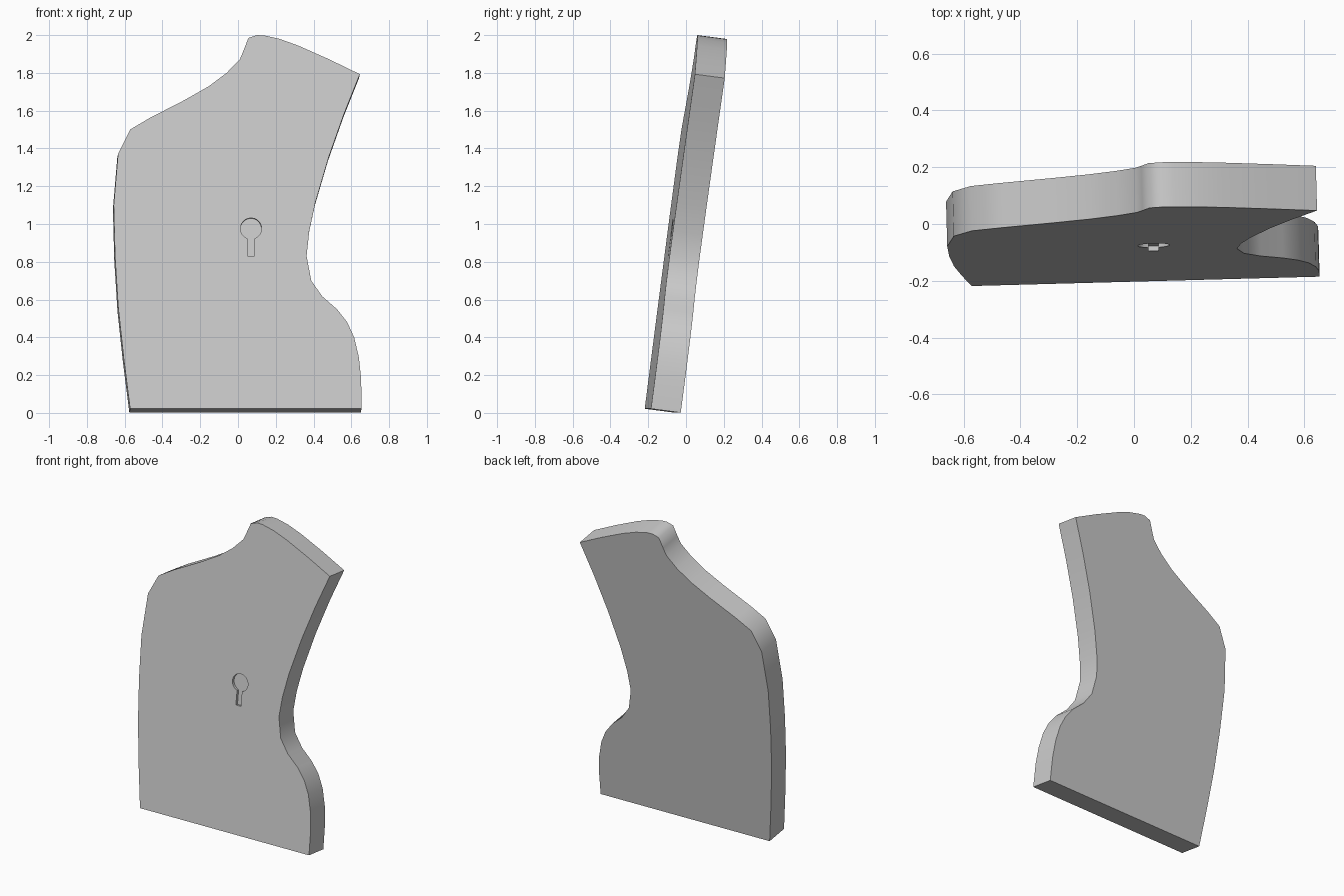
import bpy, bmesh, math
from mathutils import Vector

if "Cube" in bpy.data.objects:
    bpy.data.objects.remove(bpy.data.objects["Cube"])

# Leaning front plane: y = -0.206 + LEAN_X * x + LEAN_Z * z
LEAN_X, LEAN_Z = 0.027, 0.1316
INWARD = Vector((-LEAN_X, 1, -LEAN_Z)).normalized()


def plate(name, outline, start, end):
    """Extrude a front-view (x, z) outline square to the leaning plane."""
    bm = bmesh.new()
    rings = []
    for depth in (start, end):
        rings.append([bm.verts.new(Vector((x, -0.206 + LEAN_X * x + LEAN_Z * z, z)) + INWARD * depth)
                      for x, z in outline])
    front, back = rings
    n = len(outline)
    bm.faces.new(front)
    bm.faces.new(back)
    for i in range(n):
        j = (i + 1) % n
        bm.faces.new((front[i], front[j], back[j], back[i]))
    bmesh.ops.recalc_face_normals(bm, faces=bm.faces)
    mesh = bpy.data.meshes.new(name)
    bm.to_mesh(mesh)
    bm.free()
    obj = bpy.data.objects.new(name, mesh)
    bpy.context.collection.objects.link(obj)
    return obj


# Main panel outline
outline = [
    (-.571, .022), (-.605, .29), (-.634, .56), (-.651, .83), (-.658, 1.1), (-.635, 1.37),
    (-.571, 1.5), (-.47, 1.56), (-.285, 1.655), (-.153, 1.73), (-.06, 1.8),
    (.01, 1.872), (.03, 1.92), (.055, 1.985), (.1, 2.0), (.14, 1.998), (.22, 1.98),
    (.32, 1.944), (.48, 1.873), (.645, 1.793),
    (.56, 1.58), (.48, 1.353), (.41, 1.115), (.377, .961), (.363, .83), (.388, .7),
    (.446, .617), (.525, .548), (.578, .48), (.615, .4), (.64, .294), (.652, .18), (.654, .022)]
panel = plate("panel", outline, 0, 0.159)

# Keyhole recess: round head with a straight slot below
cx, cz, r, half = .069, .976, .056, .018
a0 = math.asin(half / r)
steps = 20
keyhole = []
for i in range(steps + 1):
    a = -math.pi / 2 + a0 + (2 * math.pi - 2 * a0) * i / steps
    keyhole.append((cx + r * math.cos(a), cz + r * math.sin(a)))
keyhole += [(cx - half, .83), (cx + half, .83)]
cutter = plate("keyhole_cutter", keyhole, -0.05, 0.018)
cutter.hide_render = True

cut = panel.modifiers.new("keyhole", 'BOOLEAN')
cut.operation = 'DIFFERENCE'
cut.solver = 'EXACT'
cut.object = cutter
bpy.context.view_layer.objects.active = panel
panel.select_set(True)
bpy.ops.object.modifier_apply(modifier=cut.name)
bpy.data.objects.remove(cutter)

# Smooth rim, crisp face edges and corners
bpy.ops.object.shade_smooth_by_angle(angle=math.radians(55))
